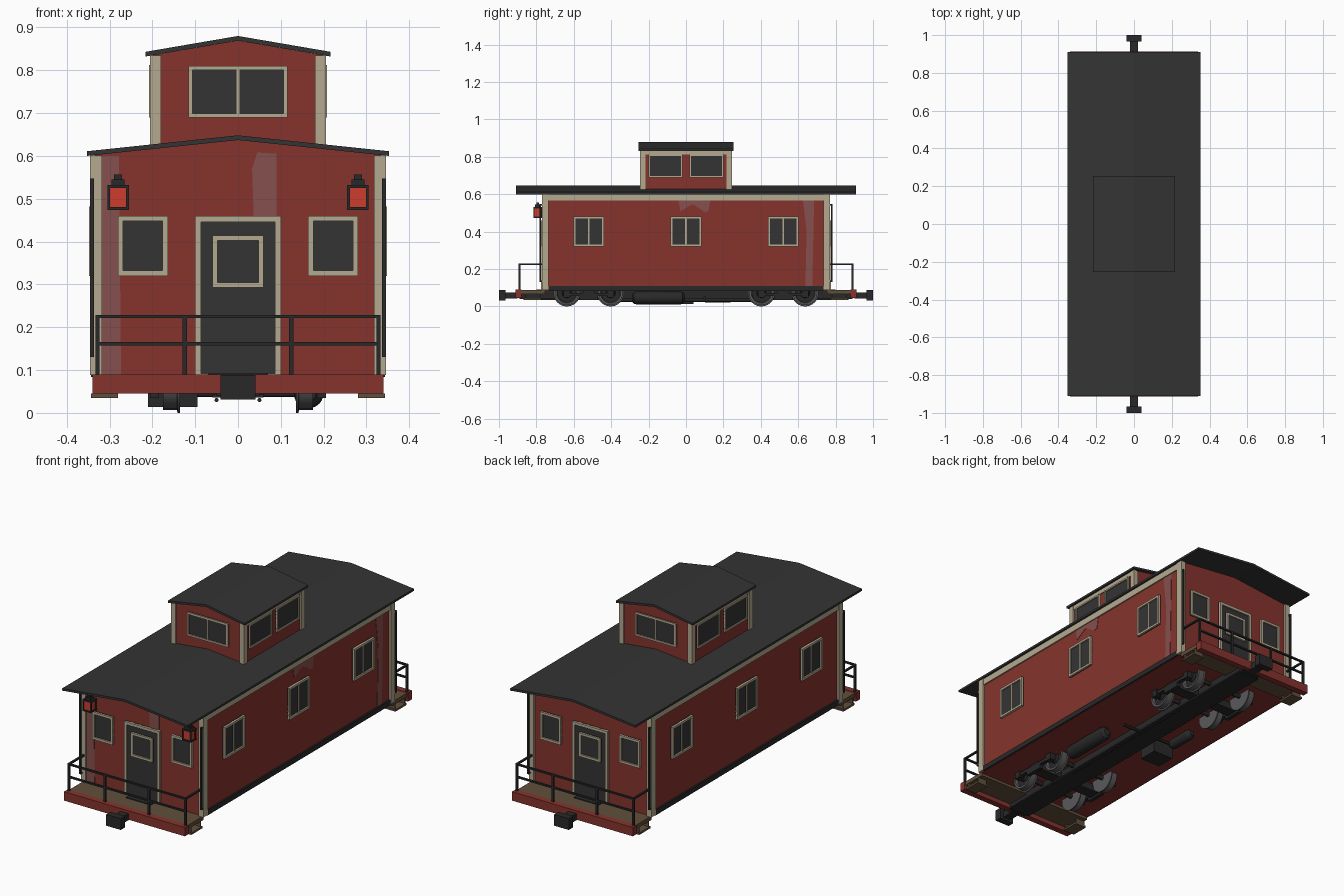
import bpy
import bmesh
from math import cos, sin, pi

cube = bpy.data.objects.get("Cube")
if cube:
    bpy.data.objects.remove(cube, do_unlink=True)


def material(name, r, g, b):
    m = bpy.data.materials.new(name)
    m.use_nodes = True
    m.diffuse_color = (r, g, b, 1)
    m.node_tree.nodes["Principled BSDF"].inputs["Base Color"].default_value = (r, g, b, 1)
    return m


RED = material("barn red", .24, .034, .027)
FADED = material("faded red", .24, .08, .075)
CREAM = material("cream trim", .46, .40, .28)
DARK = material("charcoal", .034, .034, .034)
BLACK = material("black iron", .022, .022, .023)
BROWN = material("deck brown", .12, .08, .045)
LAMP = material("lamp red", .62, .045, .028)
STEEL = material("wheel steel", .10, .10, .105)


def finish(name, bm, *mats):
    bmesh.ops.recalc_face_normals(bm, faces=bm.faces)
    mesh = bpy.data.meshes.new(name)
    bm.to_mesh(mesh)
    bm.free()
    for m in mats:
        mesh.materials.append(m)
    ob = bpy.data.objects.new(name, mesh)
    bpy.context.collection.objects.link(ob)
    return ob


def boxes(name, mat, *bounds):
    """One object from boxes given as x0, x1, y0, y1, z0, z1."""
    bm = bmesh.new()
    for b in bounds:
        made = bmesh.ops.create_cube(bm, size=1)
        for v in made["verts"]:
            for i in range(3):
                lo, hi = b[2 * i], b[2 * i + 1]
                v.co[i] = (lo + hi) / 2 + v.co[i] * (hi - lo)
    return finish(name, bm, mat)


def prism(name, mat, outline, d0, d1, axis="y"):
    """Extrude an outline of (u, z) points along y or x."""
    bm = bmesh.new()
    ends = []
    for d in (d0, d1):
        ends.append([bm.verts.new((u, d, z) if axis == "y" else (d, u, z)) for u, z in outline])
        bm.faces.new(ends[-1])
    n = len(outline)
    for i in range(n):
        j = (i + 1) % n
        bm.faces.new((ends[0][i], ends[0][j], ends[1][j], ends[1][i]))
    return finish(name, bm, mat)


def lathe(name, profile, centre, axis, *mats, sides=24, rule=None):
    """Turn a profile of (distance along axis, radius) around x or y."""
    bm = bmesh.new()
    rings = []
    cx, cy, cz = centre
    for a, r in profile:
        ring = []
        for k in range(sides):
            p, q = r * cos(2 * pi * k / sides), r * sin(2 * pi * k / sides)
            ring.append(bm.verts.new((cx + a, cy + p, cz + q) if axis == "x" else (cx + p, cy + a, cz + q)))
        rings.append(ring)
    for s in range(len(rings) - 1):
        for k in range(sides):
            j = (k + 1) % sides
            f = bm.faces.new((rings[s][k], rings[s][j], rings[s + 1][j], rings[s + 1][k]))
            f.material_index = rule(s) if rule else 0
    bm.faces.new(rings[0])
    bm.faces.new(rings[-1])
    ob = finish(name, bm, *mats)
    bpy.ops.object.select_all(action="DESELECT")
    ob.select_set(True)
    bpy.context.view_layer.objects.active = ob
    bpy.ops.object.shade_smooth_by_angle()
    return ob


def rod(name, mat, centre, axis, length, r, sides=12):
    return lathe(name, [(-length / 2, r), (length / 2, r)], centre, axis, mat, sides=sides)


def on_wall(axis, wall, side, u0, u1, z0, z1, d0, d1):
    """Box bounds on a wall at the signed distance side * wall."""
    lo, hi = sorted((side * (wall + d0), side * (wall + d1)))
    return (u0, u1, lo, hi, z0, z1) if axis == "y" else (lo, hi, u0, u1, z0, z1)


def window(name, axis, wall, side, u0, u1, z0, z1, bar=.012, depth=.012, mullion=False):
    def at(*b):
        return on_wall(axis, wall, side, *b)
    boxes(name + "_pane", DARK, at(u0, u1, z0, z1, -.005, depth * .4))
    frame = [at(u0, u0 + bar, z0, z1, -.005, depth), at(u1 - bar, u1, z0, z1, -.005, depth),
             at(u0, u1, z0, z0 + bar, -.005, depth), at(u0, u1, z1 - bar, z1, -.005, depth)]
    if mullion:
        c = (u0 + u1) / 2
        frame.append(at(c - bar * .4, c + bar * .4, z0, z1, -.005, depth * .8))
    boxes(name + "_frame", CREAM, *frame)


def house(w, base, eave, ridge):
    return [(-w, base), (w, base), (w, eave), (0, ridge), (-w, eave)]


def roof(w, eave, ridge, t):
    return [(-w, eave), (0, ridge), (w, eave), (w, eave + t), (0, ridge + t), (-w, eave + t)]


BODY_X, BODY_Y, CUP_X, CUP_Y = .335, .76, .198, .238
ENDS = ((-1, "front"), (1, "back"))
SIDES = ((-1, "right"), (1, "left"))

# Body, cupola and roofs
prism("body", RED, house(BODY_X, .082, .602, .637), -BODY_Y, BODY_Y)
prism("main_roof", DARK, roof(.352, .600, .637, .011), -.91, .91)
prism("cupola", RED, house(CUP_X, .58, .835, .869), -CUP_Y, CUP_Y)
prism("cupola_roof", DARK, roof(.216, .832, .869, .011), -.255, .255)

# Corner posts, top trim and side sills
posts, cup_posts, trim, sills = [], [], [], []
for sx, _ in SIDES:
    for sy, _ in ENDS:
        posts.append((*sorted((sx * .318, sx * .345)), *sorted((sy * .735, sy * .77)), .088, .601))
        cup_posts.append((*sorted((sx * .18, sx * .205)), *sorted((sy * .217, sy * .245)), .6, .834))
    trim.append(on_wall("x", BODY_X, sx, -.74, .74, .567, .6, -.005, .007))
    trim.append(on_wall("x", CUP_X, sx, -.22, .22, .812, .834, -.005, .005))
    sills.append(on_wall("x", BODY_X, sx, -.735, .735, .084, .11, -.01, .008))
boxes("corner_posts", CREAM, *posts)
boxes("cupola_posts", CREAM, *cup_posts)
boxes("top_trim", CREAM, *trim)
boxes("side_sills", BLACK, *sills)

# Side windows
for s, side in SIDES:
    for c in (-.52, 0, .52):
        window(side + "_window", "x", BODY_X, s, c - .082, c + .082, .32, .482, .011, .013, True)
    for c in (-.11, .11):
        window(side + "_cupola_window", "x", CUP_X, s, c - .09, c + .09, .69, .812, .008, .010)

for s, end in ENDS:
    # End windows and door
    window(end + "_cupola_window", "y", CUP_Y, s, -.115, .115, .69, .81, .009, .008, True)
    for c in (-.222, .222):
        window(end + "_window", "y", BODY_Y, s, c - .058, c + .058, .32, .46)
    window(end + "_door", "y", BODY_Y, s, -.1, .1, .078, .46, .014, .014)
    window(end + "_door_window", "y", BODY_Y + .004, s, -.06, .06, .293, .414)

    def at(u0, u1, y0, y1, z0, z1):
        return (u0, u1, *sorted((s * y0, s * y1)), z0, z1)

    # Platform, beam and coupler
    boxes(end + "_platform", BROWN, at(-.335, .335, .755, .885, .068, .088))
    boxes(end + "_door_step", BLACK, at(-.07, .07, .77, .80, .088, .092))
    boxes(end + "_beam", RED, at(-.34, .34, .88, .912, .045, .09))
    boxes(end + "_coupler", BLACK, at(-.022, .022, .90, .97, .042, .076),
          at(-.041, .041, .965, 1, .031, .088))

    # Railing
    rails = [at(-.333, .333, .885, .895, z, z + .008) for z in (.157, .221)]
    rails += [at(c - .005, c + .005, .885, .895, .085, .229) for c in (-.328, -.124, .124, .328)]
    rails += [at(c - .005, c + .005, .765, .895, .221, .229) for c in (-.328, .328)]
    boxes(end + "_railing", BLACK, *rails)

    for c, side in SIDES:
        # Boarding step and grab iron
        x0, x1 = sorted((c * .28, c * .343))
        boxes(f"{end}_{side}_step", BROWN, at(x0, x1, .775, .865, .035, .045))
        boxes(f"{end}_{side}_step_hangers", BROWN,
              *[at(x0 + .005, x1 - .005, y, y + .006, .04, .07) for y in (.778, .856)])
        g0, g1 = sorted((c * .336, c * .344))
        boxes(f"{end}_{side}_grab_iron", BLACK, at(g0, g1, .776, .784, .13, .547),
              at(g0, g1, .765, .784, .13, .138), at(g0, g1, .765, .784, .539, .547))

# Marker lamps on the front
for c, side in SIDES:
    x = c * .28
    boxes(side + "_lamp_lens", LAMP, (x - .021, x + .021, -.811, -.775, .481, .526))
    cage = [(x - .025, x + .025, -.815, -.77, z, z + .007) for z in (.474, .525)]
    cage += [(u - .003, u + .003, y - .003, y + .003, .475, .53)
             for u in (x - .022, x + .022) for y in (-.812, -.775)]
    cage += [(x - .015, x + .015, -.807, -.78, .53, .545), (x - .009, x + .009, -.80, -.787, .545, .556),
             (x - .012, x + .012, -.775, -.755, .48, .525)]
    boxes(side + "_lamp_cage", BLACK, *cage)

# Faded paint patches
fy, fx = (-BODY_Y - .002, -BODY_Y + .002), (BODY_X - .002, BODY_X + .002)
prism("faded_front_strip", FADED, [(-.318, .09), (-.273, .09), (-.278, .6), (-.318, .6)], *fy)
prism("faded_front_patch", FADED, [(.037, .45), (.09, .45), (.09, .605), (.045, .608), (.033, .57)], *fy)
prism("faded_side_strip", FADED, [(.638, .11), (.675, .11), (.685, .57), (.625, .57), (.645, .4)], *fx, axis="x")
prism("faded_side_patch", FADED, [(-.04, .57), (-.03, .51), (.02, .54), (.04, .545), (.10, .505),
                                  (.12, .51), (.13, .57)], *fx, axis="x")

# Centre sill, cross pipe and brake gear
boxes("centre_sill", BLACK, (-.05, .05, -.89, .89, .04, .083), (-.06, .06, -.87, .87, .036, .044))
rod("cross_pipe", BLACK, (0, .10, .045), "x", .3, .008)
for name, x, y, half, r in (("large_tank", .165, -.148, .142, .035), ("small_tank", -.16, .17, .08, .026)):
    lathe(name, [(-half, r * .5), (-half + .012, r * .9), (-half + .025, r), (half - .025, r),
                 (half - .012, r * .9), (half, r * .5)], (x, y, .046), "y", BLACK)
boxes("equipment_box", BLACK, (-.21, -.095, -.06, .04, .014, .083))
for x in (-.05, .05):
    rod("brake_rod", BLACK, (x, 0, .03), "y", .8, .005, 8)

# Wheels and trucks
WHEEL = [(.02, .012), (.02, .022), (.008, .026), (.008, .05), (.02, .054), (.02, .065),
         (-.012, .065), (-.014, .072), (-.02, .072), (-.02, .012)]
for y0, truck in ((-.52, "front"), (.52, "back")):
    for y in (y0 - .117, y0 + .117):
        rod(truck + "_axle", BLACK, (0, y, .072), "x", .40, .011)
        for s, side in SIDES:
            lathe(f"{truck}_{side}_wheel", [(s * a, r) for a, r in WHEEL], (s * .155, y, .072), "x",
                  STEEL, BLACK, rule=lambda k: 1 if k < 3 else 0)
    frame = [(-.2, .2, y0 - .03, y0 + .03, .045, .083)]
    for s, side in SIDES:
        x0, x1 = sorted((s * .185, s * .205))
        frame.append((x0, x1, y0 - .13, y0 + .13, .055, .072))
        frame.append((x0, x1, y0 - .05, y0 + .05, .035, .07))
        frame += [(x0 - .004, x1 + .004, y - .018, y + .018, .048, .086) for y in (y0 - .117, y0 + .117)]
    boxes(truck + "_truck_frame", BLACK, *frame)
